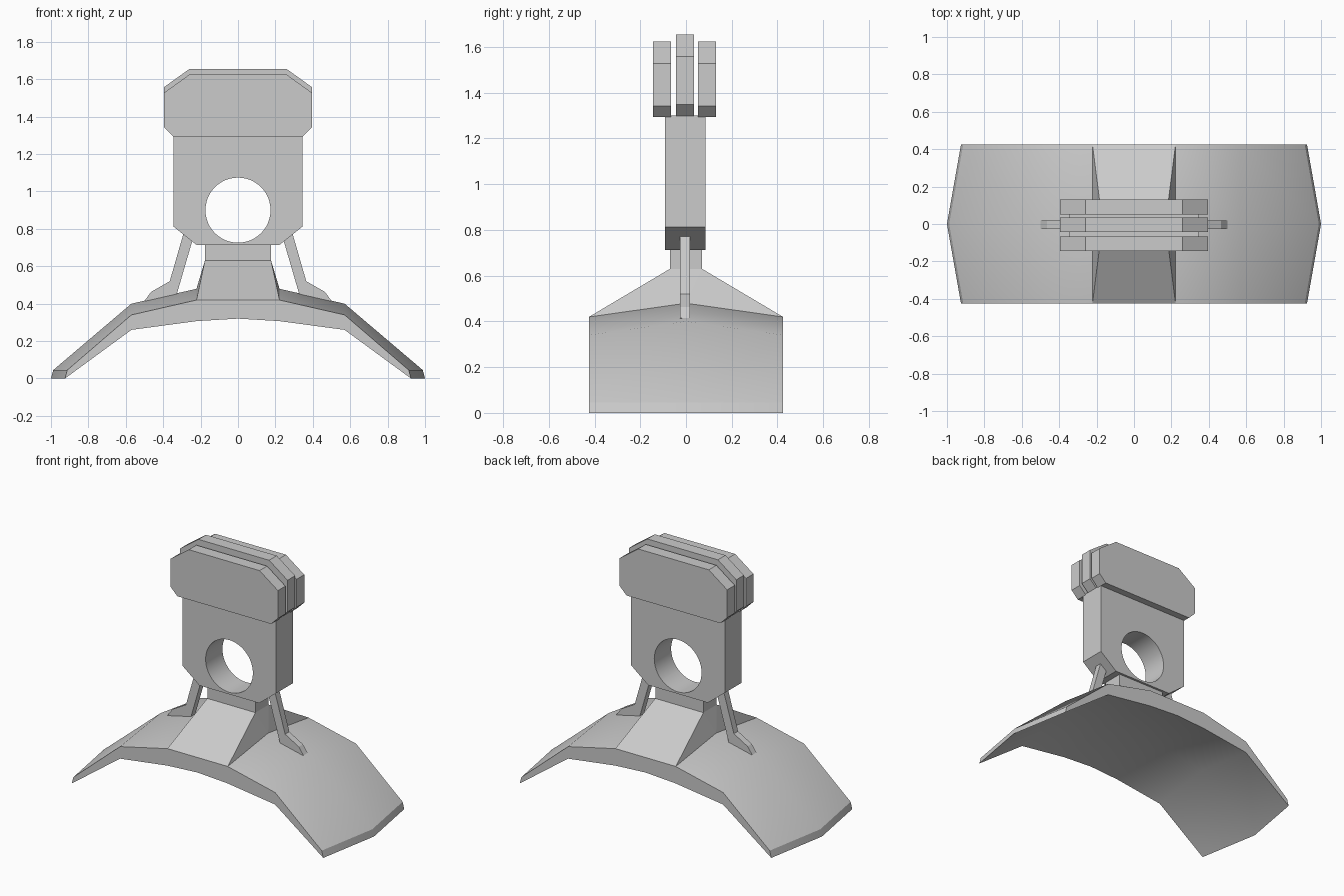
import bpy, bmesh, math

if "Cube" in bpy.data.objects:
    bpy.data.objects.remove(bpy.data.objects["Cube"])


def finish(name, bm):
    bmesh.ops.recalc_face_normals(bm, faces=bm.faces)
    mesh = bpy.data.meshes.new(name)
    bm.to_mesh(mesh)
    bm.free()
    obj = bpy.data.objects.new(name, mesh)
    bpy.context.collection.objects.link(obj)
    return obj


def smooth(obj, angle):
    bpy.ops.object.select_all(action='DESELECT')
    obj.select_set(True)
    bpy.context.view_layer.objects.active = obj
    bpy.ops.object.shade_smooth_by_angle(angle=math.radians(angle))


def loft(name, rings):
    """Skin matching closed rings and cap both ends."""
    bm = bmesh.new()
    loops = [[bm.verts.new(p) for p in ring] for ring in rings]
    n = len(loops[0])
    for a, b in zip(loops, loops[1:]):
        for i in range(n):
            j = (i + 1) % n
            bm.faces.new((a[i], a[j], b[j], b[i]))
    bm.faces.new(loops[0])
    bm.faces.new(loops[-1])
    return finish(name, bm)


def slab(name, profile, y0, y1):
    """Extrude an XZ profile along y."""
    return loft(name, [[(x, y, z) for x, z in profile] for y in (y0, y1)])


def mirrored(half):
    return half + [(-x, z) for x, z in reversed(half)]


# Arched base shell: ridge along the middle, pointed ends
def shell_ring(y, reach, lift):
    top = mirrored([(reach - 0.012, 0.045), (0.57, 0.34 + lift), (0.22, 0.42 + lift)])
    under = [(-reach, 0), (-0.57, 0.26 + lift), (-0.22, 0.307 + lift), (0, 0.32 + lift),
             (0.22, 0.307 + lift), (0.57, 0.26 + lift), (reach, 0)]
    return [(x, y, z) for x, z in top + under]


shell = loft("base_shell", [shell_ring(-0.425, 0.925, 0),
                            shell_ring(0, 1.0, 0.06),
                            shell_ring(0.425, 0.925, 0)])
smooth(shell, 32)

# Tapered pedestal and neck
bm = bmesh.new()
for sx in (-1, 1):
    bm.verts.new((sx * 0.222, 0, 0.48))
    for sy in (-1, 1):
        bm.verts.new((sx * 0.222, sy * 0.424, 0.42))
        bm.verts.new((sx * 0.177, sy * 0.07, 0.63))
bmesh.ops.convex_hull(bm, input=bm.verts)
finish("pedestal", bm)
slab("neck", mirrored([(0.177, 0.625), (0.177, 0.72)]), -0.07, 0.07)

# Upright plate with round hole
plate = slab("upright_plate",
             mirrored([(0.22, 0.713), (0.345, 0.812), (0.345, 1.3)]), -0.092, 0.085)
bm = bmesh.new()
bmesh.ops.create_cone(bm, cap_ends=True, segments=48, radius1=0.174, radius2=0.174, depth=1)
cutter = finish("hole_cutter", bm)
cutter.rotation_euler.x = math.pi / 2
cutter.location.z = 0.9
cutter.hide_render = True
mod = plate.modifiers.new("hole", 'BOOLEAN')
mod.object, mod.operation, mod.solver = cutter, 'DIFFERENCE', 'EXACT'
bpy.context.view_layer.objects.active = plate
bpy.ops.object.modifier_apply(modifier=mod.name)
bpy.data.objects.remove(cutter)
smooth(plate, 30)

# Three chamfered head slabs, the middle one slightly taller
for name, y0, y1, low, high in (("head_front", -0.145, -0.066, 1.293, 1.625),
                                ("head_middle", -0.044, 0.036, 1.298, 1.655),
                                ("head_back", 0.052, 0.132, 1.293, 1.625)):
    slab(name, mirrored([(0.345, low), (0.395, low + 0.05),
                         (0.395, high - 0.097), (0.26, high)]), y0, y1)

# Bent side struts
strut = [(0.23, 0.785), (0.28, 0.815), (0.365, 0.52), (0.465, 0.463),
         (0.5, 0.415), (0.48, 0.39), (0.345, 0.39)]
for name, s in (("strut_right", 1), ("strut_left", -1)):
    slab(name, [(s * x, z) for x, z in strut], -0.026, 0.018)
